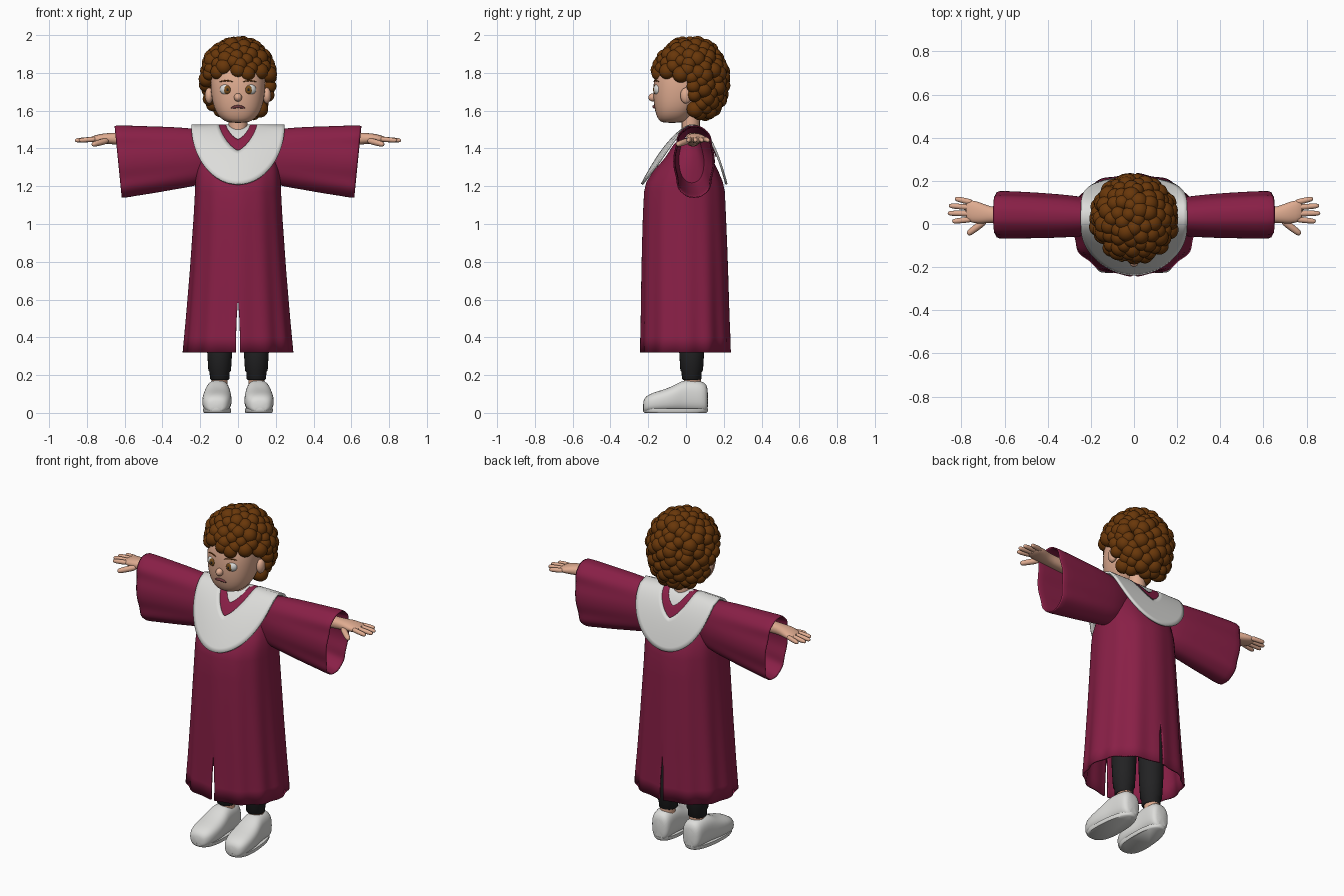
import bpy, bmesh, math, random
from mathutils import Vector, Matrix

cube = bpy.data.objects.get("Cube")
if cube:
    bpy.data.objects.remove(cube)

def material(name, *rgb):
    m = bpy.data.materials.new(name)
    m.use_nodes = True
    m.diffuse_color = (*rgb, 1)
    m.node_tree.nodes["Principled BSDF"].inputs["Base Color"].default_value = (*rgb, 1)
    return m

MAROON = material("maroon cloth", .25, .014, .062)
WHITE = material("off white", .72, .72, .70)
SKIN = material("skin", .74, .41, .28)
HAIR = material("brown hair", .14, .038, .003)
BLACK = material("black cloth", .016, .016, .017)
IRIS = material("iris brown", .2, .08, .012)
LIPS = material("dark lips", .17, .045, .05)

made = []

def finish(name, bm, mat, mirror=False, solid=0, subsurf=0):
    bmesh.ops.recalc_face_normals(bm, faces=bm.faces)
    me = bpy.data.meshes.new(name)
    bm.to_mesh(me)
    bm.free()
    me.materials.append(mat)
    ob = bpy.data.objects.new(name, me)
    bpy.context.collection.objects.link(ob)
    if mirror:
        ob.modifiers.new("mirror", 'MIRROR').merge_threshold = .002
    if solid:
        s = ob.modifiers.new("thickness", 'SOLIDIFY')
        s.thickness, s.offset = solid, 0
    if subsurf:
        s = ob.modifiers.new("smooth", 'SUBSURF')
        s.levels = s.render_levels = subsurf
    made.append(ob)
    return ob

def loft(name, rings, mat, closed=True, caps=True, **kw):
    """Skin a list of equal-length point rings."""
    bm = bmesh.new()
    rows = [[bm.verts.new(p) for p in r] for r in rings]
    n = len(rows[0])
    for a, b in zip(rows, rows[1:]):
        for i in range(n if closed else n - 1):
            j = (i + 1) % n
            bm.faces.new((a[i], a[j], b[j], b[i]))
    if caps:
        bm.faces.new(rows[0])
        bm.faces.new(rows[-1])
    return finish(name, bm, mat, **kw)

def power(v, e):
    return math.copysign(abs(v) ** e, v)

def ring(c, u, v, ru, rv, e=2, n=20):
    """Superellipse around c in the plane of u and v."""
    c, u, v = Vector(c), Vector(u), Vector(v)
    angles = [math.tau * i / n for i in range(n)]
    return [c + u * ru * power(math.cos(a), 2 / e) + v * rv * power(math.sin(a), 2 / e)
            for a in angles]

X, Y, Z = Vector((1, 0, 0)), Vector((0, 1, 0)), Vector((0, 0, 1))

def tube(name, pts, radii, mat, **kw):
    pts = [Vector(p) for p in pts]
    rings = []
    for i, p in enumerate(pts):
        d = (pts[min(i + 1, len(pts) - 1)] - pts[max(i - 1, 0)]).normalized()
        u = d.cross(Z).normalized()
        rings.append(ring(p, u, d.cross(u), radii[i], radii[i], n=10))
    return loft(name, rings, mat, **kw)

def capsule(name, p, q, r, mat):
    p, q = Vector(p), Vector(q)
    steps = ((0, .4), (.05, .85), (.2, 1), (.8, .92), (.95, .7), (1, .3))
    return tube(name, [p.lerp(q, t) for t, _ in steps], [r * k for _, k in steps], mat,
                mirror=True, subsurf=1)

def ball(name, loc, size, mat, mirror=True):
    bm = bmesh.new()
    bmesh.ops.create_uvsphere(bm, u_segments=24, v_segments=16, radius=1,
                              matrix=Matrix.LocRotScale(Vector(loc), None, Vector(size)))
    return finish(name, bm, mat, mirror=mirror)

# Robe body: pleated half with a front and back slit, mirrored
robe = []
for z, rx, front, back in ((.32, .284, -.236, .229), (.4, .277, -.234, .227), (.5, .268, -.232, .223),
                           (.6, .26, -.231, .22), (.75, .248, -.229, .216), (.9, .238, -.226, .211),
                           (1.05, .228, -.222, .205), (1.17, .222, -.216, .2), (1.22, .22, -.205, .19),
                           (1.28, .215, -.165, .165), (1.35, .2, -.105, .13), (1.42, .165, -.06, .09),
                           (1.45, .08, -.02, .06)):
    row, gap = [], .011 * min(1, max(0, .6 - z) / .15)
    pleat = .004 + .018 * max(0, 1.25 - z)
    for i in range(65):
        a = math.pi * i / 64
        k = 1 + pleat * (math.cos(a * 12) - .3)
        row.append(Vector((max(gap, rx * k * power(math.sin(a), .9)),
                           (front + back) / 2 - (back - front) / 2 * k * power(math.cos(a), .9), z)))
    robe.append(row)
loft("robe_body", robe, MAROON, closed=False, caps=False, mirror=True, solid=.01)

# Wide open sleeves with lengthwise folds and a slanted cuff
sleeve = []
for x, yc, ry, top, bottom in ((.1, .03, .05, 1.485, 1.28), (.18, .032, .075, 1.492, 1.225),
                               (.24, .035, .085, 1.5, 1.205), (.34, .037, .093, 1.508, 1.19),
                               (.45, .04, .097, 1.511, 1.17), (.56, .042, .1, 1.515, 1.155),
                               (.64, .043, .101, 1.518, 1.14)):
    grow = max(0, (x - .1) / .54)
    pts = ring((x, yc, (top + bottom) / 2), Y, Z, ry, (top - bottom) / 2, 2.1 + .4 * grow, 56)
    for i, p in enumerate(pts):
        k = 1 + .05 * grow * math.cos(math.tau * i * 8 / 56)
        p.y = yc + (p.y - yc) * k
        p.x += .1 * grow * (p.z - 1.35)
    sleeve.append(pts)
loft("sleeve", sleeve, MAROON, caps=False, mirror=True, solid=.012, subsurf=1)

# Collar pieces: bands draped front and back over the shoulders
def drape(name, mat, inner, outer, lift, thick):
    rows = []
    for s in range(9):
        row = []
        for i in range(96):
            a = math.tau * i / 96
            pts = [(w * power(math.sin(a), 2 / e), d * abs(math.cos(a)) ** (2 / e))
                   for w, d, e in (inner, outer)]
            x, drop = (p + (q - p) * s / 8 for p, q in zip(*pts))
            t, wrap = drop / .315, 1 - 3.2 * x * x
            y = .03 + lift * (-.265 * wrap * t ** .62 if math.cos(a) > 0 else .185 * t ** .45)
            row.append(Vector((x, y, 1.522 - drop)))
        rows.append(row)
    loft(name, rows, mat, caps=False, solid=thick)

drape("collar", WHITE, (.1, .135, 1.4), (.247, .312, 2), 1, .012)
drape("robe_neckline", MAROON, (.064, .075, 1.4), (.13, .165, 1.4), .95, .008)
drape("shirt_neckline", WHITE, (.045, .015, 1.6), (.085, .1, 1.4), .9, .008)

# Neck and head
loft("neck", [ring((0, .025, z), X, Y, .05, .048) for z in (1.46, 1.5, 1.6)], SKIN)
head = []
for z, w, front, back in ((1.535, .04, -.12, -.03), (1.545, .075, -.142, 0), (1.575, .108, -.158, .03),
                          (1.62, .13, -.169, .07), (1.68, .142, -.175, .1), (1.75, .148, -.173, .12),
                          (1.82, .142, -.16, .12), (1.88, .11, -.12, .1)):
    head.append(ring((0, (front + back) / 2, z), X, Y, w, (back - front) / 2, 2.3, 28))
loft("head", head, SKIN, subsurf=1)
ball("nose", (0, -.174, 1.67), (.021, .025, .022), SKIN, False)
ball("ear", (.153, .0, 1.68), (.022, .03, .042), SKIN)

# Face details
ball("eye_white", (.06, -.146, 1.712), (.036, .026, .031), WHITE)
ball("iris", (.057, -.163, 1.711), (.021, .011, .023), IRIS)
ball("pupil", (.056, -.169, 1.711), (.008, .007, .01), BLACK)
tube("eyebrow", [(.025, -.172, 1.752), (.06, -.163, 1.763), (.1, -.141, 1.752)],
     [.003, .004, .003], HAIR, mirror=True, subsurf=1)
tube("mouth", [(-.038, -.164, 1.612), (-.02, -.169, 1.62), (0, -.17, 1.622),
               (.02, -.169, 1.62), (.038, -.164, 1.612)], [.004, .008, .009, .008, .004], LIPS, subsurf=1)

# Hair: irregular curls over a cap with a full nape, leaving face and ears open
def hair_point(x, y, h):
    r = math.hypot(x, y)
    full = r ** -.4 if h < 0 and r > .05 else 1
    return Vector((x * full * .17, .022 + y * full * .173, 1.775 + h * (.185 if h > 0 else .2)))

def on_face(p):
    return p.y < .04 and p.z < 1.745 - .36 * p.y

bm = bmesh.new()
bmesh.ops.create_uvsphere(bm, u_segments=32, v_segments=24, radius=1)
for v in bm.verts:
    v.co = hair_point(*v.co)
bmesh.ops.delete(bm, geom=[v for v in bm.verts if on_face(v.co)], context='VERTS')
random.seed(4)
COUNT = 180
for i in range(COUNT):
    h = 1 - 2 * (i + .5) / COUNT
    a, r = i * 2.39996 + random.uniform(-.1, .1), math.sqrt(1 - h * h)
    p = hair_point(r * math.cos(a), r * math.sin(a), h)
    if not on_face(p):
        bmesh.ops.create_icosphere(bm, subdivisions=3, radius=random.uniform(.033, .045),
                                   matrix=Matrix.Translation(p))
finish("curly_hair", bm, HAIR)

# Arms and hands
loft("hand", [ring((x, y, z), Y, Z, w, h, 2.3, 16) for x, y, z, w, h in (
    (.3, .035, 1.44, .04, .04), (.6, .04, 1.45, .036, .034), (.66, .042, 1.452, .036, .031),
    (.71, .05, 1.453, .05, .028), (.75, .058, 1.45, .054, .022), (.785, .064, 1.447, .046, .014))],
     SKIN, mirror=True, subsurf=1)
for finger, y0, x1, y1 in (("index", .022, .843, .012), ("middle", .048, .864, .05),
                           ("ring", .076, .858, .085), ("little", .1, .83, .118)):
    capsule(finger + "_finger", (.75, y0, 1.45), (x1, y1, 1.442), .0145, SKIN)
capsule("thumb", (.69, .015, 1.442), (.772, -.048, 1.42), .018, SKIN)

# Trousers and ankles
loft("trouser_leg", [ring((.097, .03, z), X, Y, r, r, n=24) for z, r in (
    (.175, .046), (.18, .052), (.215, .053), (.225, .06), (.32, .066), (.6, .075), (.9, .08))],
     BLACK, mirror=True)
loft("ankle", [ring((.097, .035, z), X, Y, .042, .045) for z in (.12, .18)], SKIN, mirror=True)

# Shoes, slightly toed out, with a flat sole
def shoe_centre(y):
    return .107 - .04 * y

upper = [ring((shoe_centre(y), y, h / 2 + .002), X, Z, w, h / 2, 2.6, 24) for y, w, h in (
    (-.228, .036, .062), (-.212, .06, .088), (-.17, .077, .108), (-.1, .079, .126), (-.045, .073, .154),
    (-.01, .066, .175), (.06, .062, .17), (.1, .058, .162), (.118, .038, .13))]
loft("shoe_upper", upper, WHITE, mirror=True, subsurf=1)
sole = []
for z, grow in ((0, .95), (.008, 1), (.022, 1)):
    pts = ring((0, -.055, z), X, Y, .073 * grow, .172 * grow, 2.5, 40)
    for p in pts:
        p.x = shoe_centre(p.y) + p.x * (1 - .6 * (p.y + .055))
    sole.append(pts)
loft("shoe_sole", sole, WHITE, mirror=True)
tube("shoe_strap", [(.045, -.09, .088), (.065, -.085, .12), (.11, -.082, .133),
                    (.155, -.085, .12), (.175, -.09, .088)], [.006] * 5, WHITE, mirror=True, subsurf=1)

# Smooth shading with crisp cloth and sole edges
bpy.ops.object.select_all(action='DESELECT')
for ob in made:
    ob.select_set(True)
bpy.context.view_layer.objects.active = made[0]
bpy.ops.object.shade_smooth_by_angle(angle=math.radians(60))
